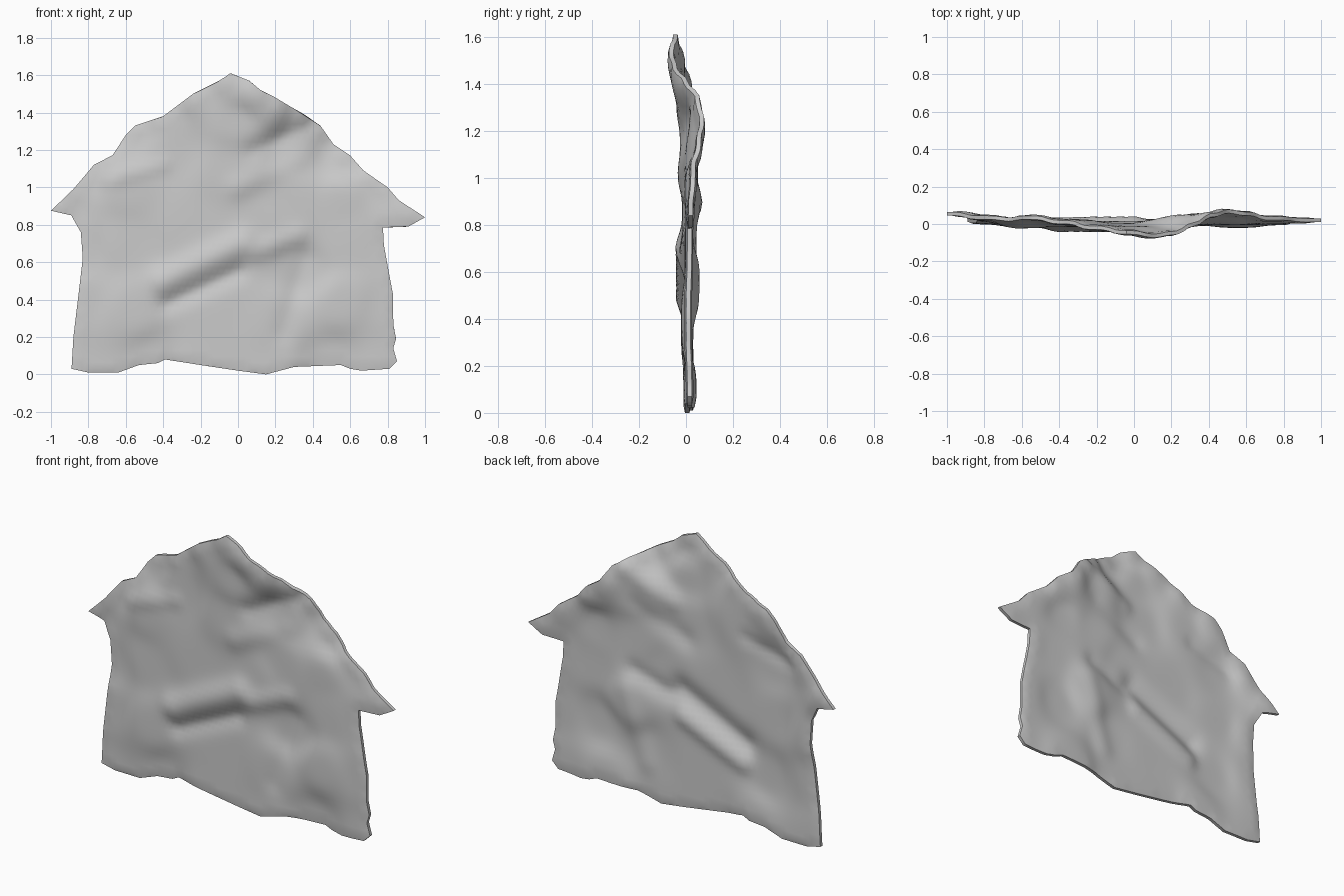
import bpy, bmesh, math
from mathutils import Vector
from mathutils.geometry import delaunay_2d_cdt, intersect_point_line

if "Cube" in bpy.data.objects:
    bpy.data.objects.remove(bpy.data.objects["Cube"])

# Ragged outline in the front plane (x, z), split by edge
roof_right = [(-.04, 1.61), (.06, 1.57), (.12, 1.52), (.20, 1.48), (.35, 1.39), (.44, 1.33),
              (.51, 1.23), (.60, 1.17), (.67, 1.09), (.80, 1.00), (.86, .93), (1.0, .84)]
wall_right = [(.91, .79), (.775, .785), (.78, .69), (.80, .58), (.83, .42), (.83, .27),
              (.845, .19), (.83, .14), (.85, .07)]
base = [(.81, .03), (.66, .02), (.60, .03), (.55, .05), (.30, .04), (.15, 0), (0, .02),
        (-.2, .05), (-.39, .08), (-.43, .06), (-.53, .05), (-.64, .01), (-.80, .01)]
wall_left = [(-.89, .03), (-.88, .2), (-.85, .45), (-.83, .62), (-.84, .76), (-.89, .85)]
roof_left = [(-1.0, .875), (-.88, .99), (-.77, 1.12), (-.67, 1.17), (-.60, 1.28), (-.55, 1.33),
             (-.40, 1.38), (-.24, 1.50), (-.1, 1.57)]
outline = [Vector(p) for p in roof_right + wall_right + base + wall_left + roof_left]

# Depth of the sheet at a few places (x, z, y)
edge_depth = [(-1, .88, .055), (-.8, 1.08, .035), (-.55, 1.32, .035), (-.38, 1.39, .01),
              (-.2, 1.5, -.02), (-.04, 1.6, -.045), (.1, 1.51, -.065), (.2, 1.46, -.05),
              (.33, 1.4, -.005), (.42, 1.34, .05), (.5, 1.24, .07), (.6, 1.16, .055),
              (.75, 1.04, .03), (1, .84, .02), (.78, .72, .015), (.83, .4, .01),
              (.84, .06, .015), (.5, .05, .03), (.15, .01, .005), (-.2, .06, .005),
              (-.45, .06, .02), (-.87, .03, .02), (-.86, .4, .015), (-.83, .66, .03)]
inner_depth = [(0, 1.36, -.025), (-.35, 1.2, .01), (-.05, 1.1, -.01), (.3, 1.2, .03),
               (.3, .95, .01), (.55, .95, .01), (-.6, 1.0, .0), (-.6, .7, .01),
               (-.25, .8, .0), (.1, .8, 0), (.35, .55, .03), (.55, .4, -.005),
               (-.55, .35, -.005), (-.1, .3, .005), (.2, .3, .0), (.6, .7, .01)]
depths = edge_depth + inner_depth

# Creases: start, end, height, width
folds = [((-.4, .5), (.02, .7), -.03, .07), ((-.38, .38), (0, .55), .02, .05),
         ((.08, 1.2), (.34, 1.34), .015, .05), ((-.7, 1.04), (-.4, 1.12), -.01, .04),
         ((.36, .62), (.24, .22), .012, .06), ((.1, .66), (.32, .74), -.015, .05),
         ((0, 1.0), (.3, 1.13), -.012, .06)]


def segment_distance(p, a, b):
    q, t = intersect_point_line(p, a, b)
    return (p - a.lerp(b, min(1, max(0, t)))).length


def depth(p):
    total = weight = 0
    for x, z, y in depths:
        w = 1 / ((p.x - x) ** 2 + (p.y - z) ** 2 + .004) ** 2
        total += w * y
        weight += w
    y = total / weight
    for a, b, height, width in folds:
        d = segment_distance(p, Vector(a), Vector(b))
        y += height * math.exp(-(d / width) ** 2)
    return y


# Finely divided rim
points = []
n = len(outline)
for i, a in enumerate(outline):
    b = outline[(i + 1) % n]
    steps = max(1, round((b - a).length / .035))
    points += [a.lerp(b, k / steps) for k in range(steps)]
rim_count = len(points)

# Interior points, kept clear of the rim
for row in range(1, 52):
    for col in range(66):
        p = Vector((-1 + (col + .5 * (row % 2)) * .032, row * .032))
        if min(segment_distance(p, outline[i], outline[(i + 1) % n]) for i in range(n)) > .02:
            points.append(p)

verts, _, faces, _, _, _ = delaunay_2d_cdt(points, [], [list(range(rim_count))], 1, 1e-5)

# Crumpled sheet
mesh = bpy.data.meshes.new("crumpled_house_sheet")
mesh.from_pydata([(v.x, depth(v), v.y) for v in verts], [], faces)
bm = bmesh.new()
bm.from_mesh(mesh)
bmesh.ops.delete(bm, geom=[v for v in bm.verts if not v.link_faces], context='VERTS')
bm.to_mesh(mesh)
rim = [v.index for v in bm.verts if v.is_boundary]
inside = [v.index for v in bm.verts if not v.is_boundary]
bm.free()
sheet = bpy.data.objects.new("crumpled_house_sheet", mesh)
bpy.context.collection.objects.link(sheet)

# Thickness, thinner towards the rim
group = sheet.vertex_groups.new(name="thickness")
group.add(inside, 1, 'REPLACE')
group.add(rim, .6, 'REPLACE')
solid = sheet.modifiers.new("thickness", 'SOLIDIFY')
solid.thickness = .032
solid.offset = 0
solid.vertex_group = group.name

bpy.context.view_layer.objects.active = sheet
sheet.select_set(True)
bpy.ops.object.modifier_apply(modifier=solid.name)
bpy.ops.object.shade_smooth_by_angle(angle=math.radians(50))
